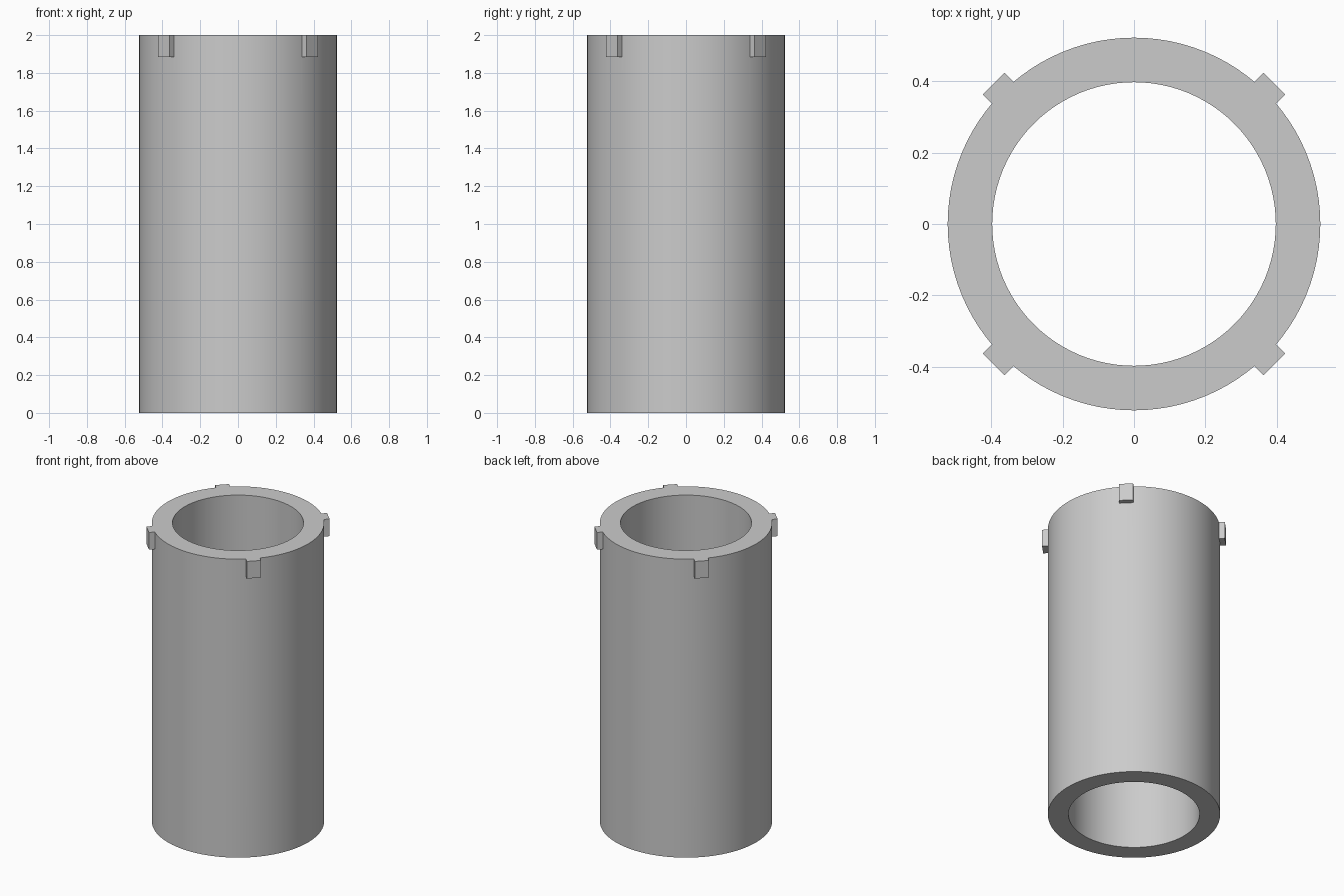
import bpy
import bmesh
from math import cos, sin, pi, radians
from mathutils import Matrix, Vector

if "Cube" in bpy.data.objects:
    bpy.data.objects.remove(bpy.data.objects["Cube"], do_unlink=True)

HEIGHT = 2.0
OUTER, INNER = 0.523, 0.398
SEGMENTS = 96
TAB_WIDTH, TAB_HEIGHT, TAB_REACH = 0.087, 0.115, 0.557

grey = bpy.data.materials.new("plain_grey")
grey.use_nodes = True
colour = (0.6, 0.6, 0.6, 1)
grey.diffuse_color = colour
grey.node_tree.nodes["Principled BSDF"].inputs["Base Color"].default_value = colour


def make_object(name, bm):
    bmesh.ops.recalc_face_normals(bm, faces=bm.faces)
    mesh = bpy.data.meshes.new(name)
    bm.to_mesh(mesh)
    bm.free()
    mesh.materials.append(grey)
    obj = bpy.data.objects.new(name, mesh)
    bpy.context.collection.objects.link(obj)
    return obj


# Hollow tube: spin the rectangular wall section around z
bm = bmesh.new()
section = [(INNER, 0), (OUTER, 0), (OUTER, HEIGHT), (INNER, HEIGHT)]
rings = []
for i in range(SEGMENTS):
    a = 2 * pi * i / SEGMENTS
    rings.append([bm.verts.new((r * cos(a), r * sin(a), z)) for r, z in section])
for i in range(SEGMENTS):
    here, there = rings[i], rings[(i + 1) % SEGMENTS]
    for k in range(4):
        n = (k + 1) % 4
        bm.faces.new((here[k], there[k], there[n], here[n]))
tube = make_object("tube", bm)

# Four locking tabs on the diagonals, flush with the top rim
bm = bmesh.new()
tab_root = 0.46
size = Vector((TAB_REACH - tab_root, TAB_WIDTH, TAB_HEIGHT))
centre = Vector(((TAB_REACH + tab_root) / 2, 0, HEIGHT - TAB_HEIGHT / 2))
for k in range(4):
    turn = Matrix.Rotation(radians(45 + 90 * k), 4, "Z")
    bmesh.ops.create_cube(
        bm, size=1, matrix=turn @ Matrix.Translation(centre) @ Matrix.Diagonal(size).to_4x4())
tabs = make_object("rim_tabs", bm)
tabs.hide_render = True

# Fuse the tabs into the tube wall
bpy.ops.object.select_all(action="DESELECT")
tube.select_set(True)
bpy.context.view_layer.objects.active = tube
union = tube.modifiers.new("fuse_tabs", "BOOLEAN")
union.operation = "UNION"
union.solver = "EXACT"
union.object = tabs
bpy.ops.object.modifier_apply(modifier=union.name)
bpy.data.objects.remove(tabs, do_unlink=True)
bpy.ops.object.shade_smooth_by_angle(angle=radians(30))
